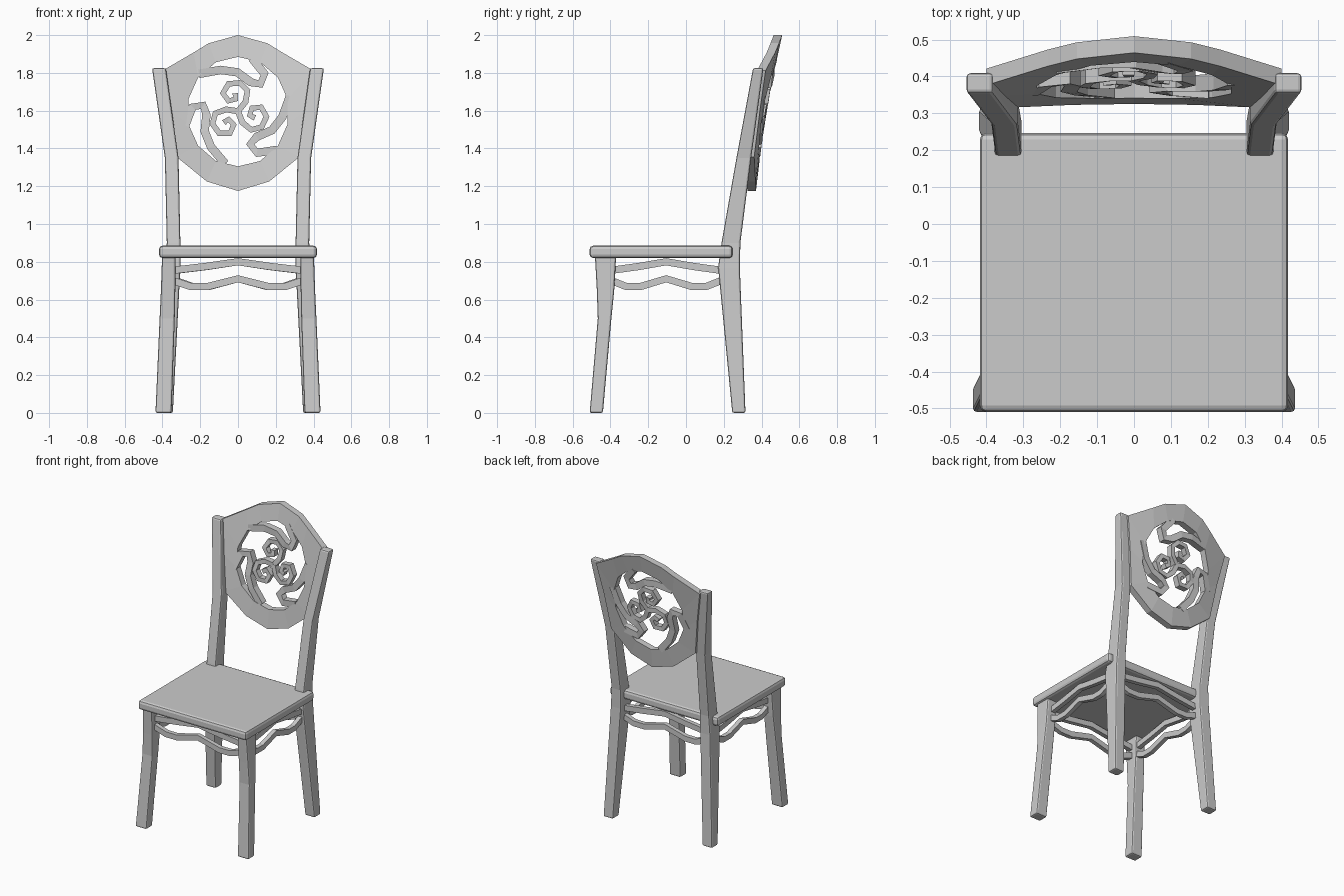
import bpy, bmesh, math
from mathutils import Vector

if "Cube" in bpy.data.objects:
    bpy.data.objects.remove(bpy.data.objects["Cube"])


def make_object(name, bm, bevel=0.0, mirror=False):
    bmesh.ops.recalc_face_normals(bm, faces=bm.faces)
    me = bpy.data.meshes.new(name)
    bm.to_mesh(me)
    bm.free()
    ob = bpy.data.objects.new(name, me)
    bpy.context.collection.objects.link(ob)
    if bevel:
        b = ob.modifiers.new("bevel", 'BEVEL')
        b.width, b.segments, b.limit_method = bevel, 2, 'ANGLE'
        b.angle_limit = math.radians(50)
    if mirror:
        m = ob.modifiers.new("mirror", 'MIRROR')
        m.use_clip = False
    return ob


def skin(bm, rings, closed=False):
    """Join equal-sized rings of points into a tube, capped unless closed."""
    vs = [[bm.verts.new(p) for p in r] for r in rings]
    n = len(vs[0])
    for i in range(len(vs) - (0 if closed else 1)):
        a, b = vs[i], vs[(i + 1) % len(vs)]
        for j in range(n):
            k = (j + 1) % n
            bm.faces.new((a[j], a[k], b[k], b[j]))
    if not closed:
        bm.faces.new(vs[0])
        bm.faces.new(vs[-1])


def strip(bm, pts, across, width, depth):
    """Rectangular bar along a path; 'across' is the depth direction."""
    pts = [Vector(p) for p in pts]
    across = Vector(across)
    rings = []
    for i, p in enumerate(pts):
        t = (pts[min(i + 1, len(pts) - 1)] - pts[max(i - 1, 0)]).normalized()
        s = t.cross(across).normalized() * width / 2
        d = across * depth / 2
        rings.append([p + s + d, p - s + d, p - s - d, p + s - d])
    skin(bm, rings)


def leg(name, sections):
    bm = bmesh.new()
    skin(bm, [[(x0, y0, z), (x1, y0, z), (x1, y1, z), (x0, y1, z)]
              for z, x0, x1, y0, y1 in sections])
    make_object(name, bm, 0.01, True)


# Seat
bm = bmesh.new()
skin(bm, [[(-.418, -.51, z), (.418, -.51, z), (.418, .247, z), (-.418, .247, z)]
          for z in (.82, .885)])
make_object("seat", bm, 0.018)

# Legs: z, x range, y range
leg("front_legs", [(0, .352, .437, -.51, -.44), (.5, .335, .415, -.467, -.395),
                   (.65, .332, .408, -.472, -.38), (.83, .33, .402, -.482, -.37)])
leg("back_legs", [(0, .345, .42, .245, .315), (.77, .305, .385, .17, .285),
                  (.9, .305, .377, .188, .288), (1.35, .315, .387, .267, .345),
                  (1.825, .382, .455, .355, .41)])


# Curved, leaning back surface (rear face)
def back_y(x, z):
    h = z - 1.6
    return .43 + .17 * h + .07 * h * h - .3 * x * x


# Back panel with oval opening
half = [(0, 2), (.155, 1.957), (.235, 1.908), (.4, 1.812),
        (.36, 1.6), (.325, 1.355), (.165, 1.225), (0, 1.175)]
outline = half + [(-x, z) for x, z in half[-2:0:-1]]
rings = []
T = .045
for i, (x, z) in enumerate(outline):
    a = 2 * math.pi * i / len(outline)
    u, w = .27 * math.sin(a), 1.595 + .29 * math.cos(a)
    rings.append([(x, back_y(x, z), z), (x, back_y(x, z) - T, z),
                  (u, back_y(u, w) - T, w), (u, back_y(u, w), w)])
bm = bmesh.new()
skin(bm, rings, closed=True)
make_object("back_panel", bm)

# Three-fold scrollwork: hooked spirals and S-shaped blades
spiral = [(0, 0), (.04, .05), (.05, .11), (.01, .15), (-.05, .145),
          (-.08, .095), (-.05, .055), (-.012, .065), (-.015, .095)]
blade = [(.275, .08), (.235, -.03), (.18, -.10), (.10, -.135),
         (.065, -.175), (.10, -.22), (.205, -.205)]
for name, path, width, depth in (("scroll_spirals", spiral, .032, .04),
                                 ("scroll_blades", blade, .045, .045)):
    bm = bmesh.new()
    for k in range(3):
        c, s = math.cos(k * math.tau / 3), math.sin(k * math.tau / 3)
        pts = []
        for u, v in path:
            x, z = u * c - v * s, 1.597 + u * s + v * c
            pts.append((x, back_y(x, z) - T / 2, z))
        strip(bm, pts, (0, 1, 0), width, depth)
    make_object(name, bm)

# Wavy stretcher pairs under the seat, one pair per side
upper = [(-1, .755), (-.5, .775), (0, .80), (.5, .775), (1, .755)]
lower = [(-1, .70), (-.72, .668), (-.48, .668), (0, .71), (.48, .668),
         (.72, .668), (1, .70)]
sides = {"front": ((0, -.43), (.345, 0)), "back": ((0, .225), (.33, 0)),
         "left": ((-.355, -.105), (0, .29)), "right": ((.355, -.105), (0, .29))}
for side, ((cx, cy), (dx, dy)) in sides.items():
    bm = bmesh.new()
    for path in (upper, lower):
        strip(bm, [(cx + t * dx, cy + t * dy, z) for t, z in path],
              (0, 1, 0) if dx else (1, 0, 0), .038, .03)
    make_object(side + "_stretchers", bm)
